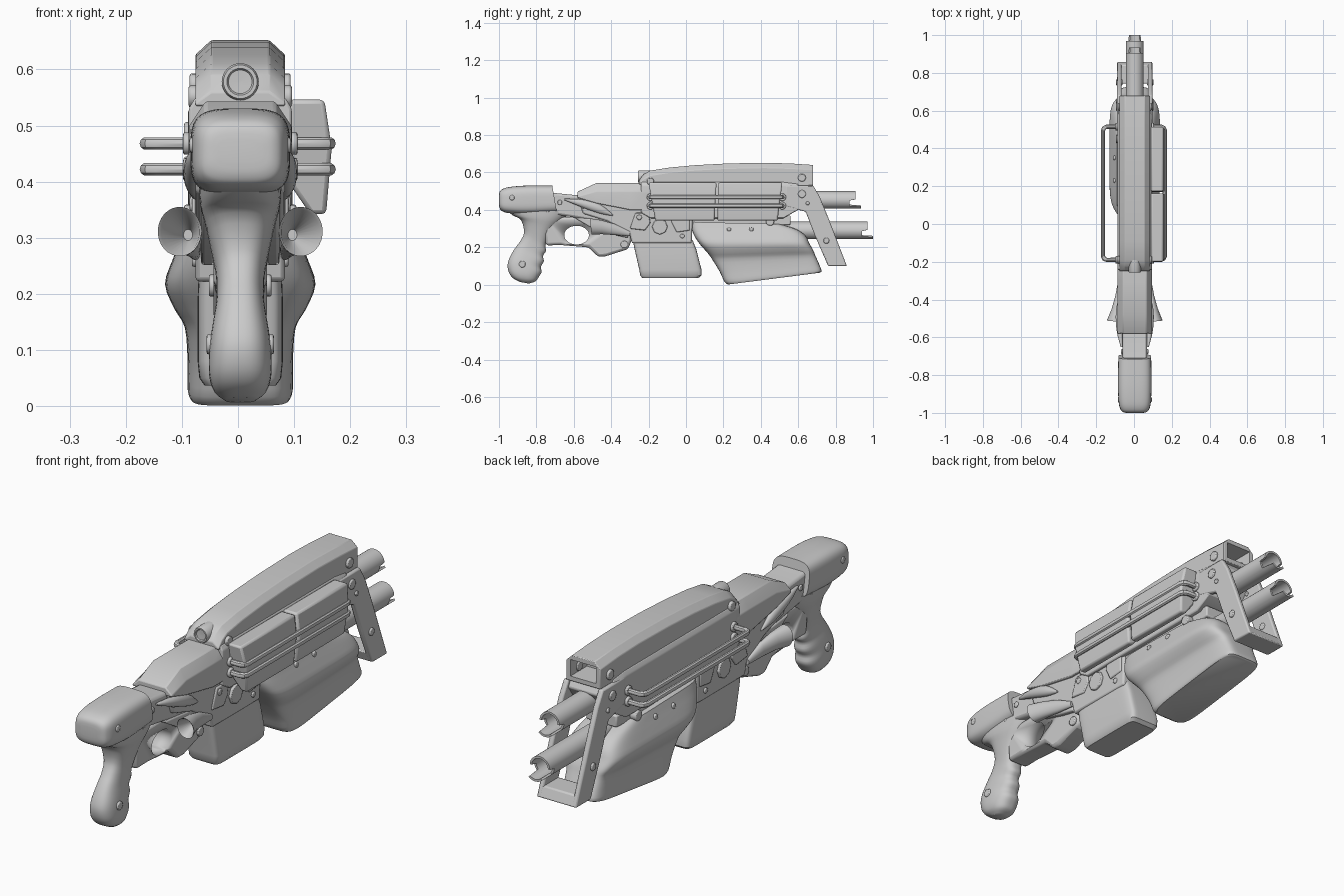
import bpy, bmesh
from math import sin, cos, pi, radians, copysign

OFF = 0.004  # the body sits slightly right of centre


def skin(name, rings, bevel=0, closed=False):
    """Bridge a list of equal-length rings of points; cap the ends unless closed."""
    bm = bmesh.new()
    vs = [[bm.verts.new(p) for p in r] for r in rings]
    n = len(vs[0])
    pairs = list(zip(vs, vs[1:])) + ([(vs[-1], vs[0])] if closed else [])
    for a, b in pairs:
        for i in range(n):
            j = (i + 1) % n
            bm.faces.new((a[i], a[j], b[j], b[i]))
    if not closed:
        bm.faces.new(vs[0])
        bm.faces.new(vs[-1])
    bmesh.ops.recalc_face_normals(bm, faces=bm.faces)
    me = bpy.data.meshes.new(name)
    bm.to_mesh(me)
    bm.free()
    ob = bpy.data.objects.new(name, me)
    ob.location.x = OFF
    bpy.context.collection.objects.link(ob)
    if bevel:
        m = ob.modifiers.new("bevel", 'BEVEL')
        m.width, m.segments, m.limit_method = bevel, 2, 'ANGLE'
    return ob


def smooth(secs, k):
    """Catmull-Rom interpolation between sections, k steps per gap."""
    out = []
    for i in range(len(secs) - 1):
        quad = [secs[min(max(i + d, 0), len(secs) - 1)] for d in (-1, 0, 1, 2)]
        for t in (j / k for j in range(k)):
            out.append([.5 * (2 * b + (c - a) * t + (2 * a - 5 * b + 4 * c - d) * t * t + (3 * b - a - 3 * c + d) * t ** 3)
                        for a, b, c, d in zip(*quad)])
    return out + [secs[-1]]


def loft(name, secs, n=2.5, seg=40, k=1):
    """Superellipse sections: side-view end points (ya,za)-(yb,zb), half width, x centre."""
    rings = []
    for ya, za, yb, zb, w, *x in smooth(secs, k):
        ring = []
        for i in range(seg):
            t = 2 * pi * (i + .5) / seg
            c, s = (copysign(abs(v) ** (2 / n), v) for v in (cos(t), sin(t)))
            ring.append(((x[0] if x else 0) + w * s,
                         (ya + yb) / 2 + (yb - ya) / 2 * c,
                         (za + zb) / 2 + (zb - za) / 2 * c))
        rings.append(ring)
    return skin(name, rings)


def plate(name, prof, x0, x1, bevel=.006):
    return skin(name, [[(x, y, z) for y, z in prof] for x in (x0, x1)], bevel)


def shell(name, secs, w, wt, ch, bevel=.005):
    """Chamfer-topped housing along y from (y, bottom, top) sections."""
    rings = []
    for y, b, t in secs:
        c = min(ch, (t - b) * .8)
        rings.append([(-w, y, b), (w, y, b), (w, y, t - c), (wt, y, t), (-wt, y, t), (-w, y, t - c)])
    return skin(name, rings, bevel)


def disc(name, y, z, r, x0, x1, seg=20, bevel=.004, ry=None):
    prof = [(y + r * cos(2 * pi * i / seg), z + (ry or r) * sin(2 * pi * i / seg)) for i in range(seg)]
    return plate(name, prof, x0, x1, bevel)


def cut(ob, cutter):
    cutter.hide_render = True
    cutter.display_type = 'WIRE'
    m = ob.modifiers.new("cut", 'BOOLEAN')
    m.operation, m.object, m.solver = 'DIFFERENCE', cutter, 'EXACT'


# Stock cap and pistol grip (with finger swells)
loft("stock_cap", [(-1, .435, -1, .475, .04), (-.997, .412, -.996, .497, .06), (-.985, .395, -.98, .512, .075),
                   (-.95, .383, -.94, .523, .085), (-.85, .376, -.85, .53, .089), (-.69, .385, -.715, .53, .087)], 3.6, 48, 4)
loft("grip", [(-.965, .40, -.60, .40, .074), (-.925, .37, -.66, .345, .071), (-.882, .345, -.715, .29, .06),
              (-.866, .28, -.75, .215, .045), (-.885, .235, -.748, .18, .042), (-.907, .205, -.764, .155, .043),
              (-.927, .175, -.760, .125, .048), (-.945, .14, -.776, .096, .053), (-.954, .105, -.772, .068, .056),
              (-.947, .065, -.788, .04, .055), (-.925, .035, -.805, .018, .046), (-.89, .015, -.84, .006, .027)], 2.6, 40, 3)

# Neck and trigger guard
plate("neck", [(-.76, .50), (-.70, .49), (-.60, .48), (-.48, .47), (-.42, .33), (-.60, .36), (-.76, .385)], -.066, .066, .012)
guard = plate("trigger_guard", [(-.76, .36), (-.75, .21), (-.67, .212), (-.52, .20), (-.47, .15), (-.43, .152), (-.31, .19),
                                (-.29, .24), (-.30, .37)], -.048, .048, .014)
cut(guard, disc("guard_hole_cutter", -.585, .265, .066, -.2, .2, 32, 0, .05))

# Receiver, rear cover and main body
plate("receiver", [(-.58, .47), (-.55, .38), (-.42, .34), (-.30, .27), (-.29, .222), (.03, .222), (.04, .45), (-.3, .47)],
      -.08, .08, .008)
shell("rear_cover", [(-.58, .465, .497), (-.48, .435, .543), (-.30, .40, .543), (-.2, .40, .543)], .092, .062, .045)
shell("main_body", [(-.24, .385, .55), (-.19, .355, .55), (.52, .355, .55), (.60, .40, .54)], .092, .08, .02)
plate("under_rail", [(0, .30), (0, .37), (.56, .37), (.56, .32)], -.072, .072)

# Top shroud with open muzzle end
shroud = shell("top_shroud", [(-.25, .535, .56), (-.225, .535, .592), (-.19, .535, .61), (-.09, .535, .626),
                              (.05, .535, .639), (.22, .535, .648), (.42, .535, .652), (.56, .53, .648),
                              (.68, .53, .64)], .08, .052, .026, .003)
cut(shroud, plate("muzzle_recess_cutter", [(.57, .55), (.57, .62), (.8, .62), (.8, .55)], -.06, .06, 0))

# Rear sight ring
ring = [(-.19, .033), (-.25, .033), (-.257, .03), (-.257, .024), (-.252, .021), (-.251, .003)]
skin("sight_ring", [[(r * cos(pi * i / 16), y, .578 + r * sin(pi * i / 16)) for i in range(32)] for y, r in ring])

# Magazine
loft("magazine", [(-.285, .24, .035, .24, .074), (-.275, .19, .055, .19, .076), (-.25, .08, .083, .08, .076),
                  (-.245, .05, .082, .05, .073), (-.235, .037, .068, .037, .064)], 9, 48)

# Flared lower fairing
loft("lower_fairing", [(.03, .335, .50, .325, .095), (.03, .30, .59, .297, .106), (.045, .26, .64, .26, .121),
                       (.075, .215, .66, .22, .134), (.115, .17, .68, .185, .118), (.14, .135, .692, .155, .099),
                       (.18, .07, .712, .11, .094), (.205, .016, .725, .074, .094), (.225, .001, .715, .064, .089)], 6, 56, 3)

# Front bracket: two legs, a bridge and a foot
leg = [(.53, .53), (.68, .53), (.715, .47), (.76, .36), (.86, .10), (.76, .10), (.69, .26), (.64, .39), (.53, .42)]
for s in (-1, 1):
    plate("bracket_leg", leg, s * .07, s * .093)
plate("bracket_foot", [(.76, .10), (.86, .10), (.842, .145), (.742, .145)], -.09, .09)
plate("bracket_bridge", [(.54, .42), (.54, .535), (.66, .535), (.68, .50), (.62, .41)], -.075, .075)


# Barrels with slotted, uneven tips
def barrel(name, z, end):
    def tip(a):
        h = sin(a)
        if -.75 < h < -.05:
            return end - .06
        return end - (.03 if h > 0 else 0)
    n = 48
    ang = [2 * pi * (i + .5) / n for i in range(n)]
    rings = []
    for r, front in ((.047, 0), (.047, 1), (.038, 1), (.038, 0)):
        rings.append([(r * cos(a), tip(a) if front else .45, z + r * sin(a)) for a in ang])
    skin(name, rings, closed=True)


barrel("upper_barrel", .453, .935)
barrel("lower_barrel", .29, 1.0)

# Right-side armour panels
sec = [(.085, .546), (.15, .546), (.163, .46), (.153, .342), (.125, .342), (.085, .40)]
for y0, y1, d0, d1 in ((-.20, .163, .035, -.01), (.173, .515, -.005, -.025)):
    skin("side_panel", [[(x, y + d * (.545 - z) / .2, z) for x, z in sec] for y, d in ((y0, d0), (y1, d1))], .008)

# Side rails with end flanges
for s, out in ((1, .159), (-1, .168)):
    for z in (.468, .422):
        cu = bpy.data.curves.new("side_rail", 'CURVE')
        cu.dimensions, cu.bevel_depth, cu.bevel_resolution = '3D', .0115, 3
        pts = [(.08, -.19), (out - .02, -.19), (out - .006, -.184), (out, -.17)]
        pts += [(x, .325 - y) for x, y in reversed(pts)]
        sp = cu.splines.new('POLY')
        sp.points.add(len(pts) - 1)
        for p, (x, y) in zip(sp.points, pts):
            p.co = (s * x, y, z, 1)
        ob = bpy.data.objects.new("side_rail", cu)
        ob.location.x = OFF
        bpy.context.collection.objects.link(ob)
        for y in (-.19, .515):
            disc("rail_flange", y, z, .02, s * .085, s * .102)

# Mirrored side details: fins, scoops, caps, bolts
bolts = [(-.93, .465, .014, .09), (-.74, .40, .013, .074), (-.675, .44, .013, .072), (-.875, .11, .018, .06),
         (-.19, .552, .02, .092), (.62, .572, .021, .09), (.62, .485, .021, .10), (.65, .435, .01, .10),
         (.75, .235, .016, .10), (-.33, .215, .02, .056), (.23, .297, .012, .112), (.35, .297, .012, .112),
         (-.25, .36, .014, .09), (-.02, .26, .012, .086), (-.55, .42, .012, .086)]
for s in (-1, 1):
    loft("leaf_fin", [(-.65, .452, -.65, .46, .005, s * .07), (-.56, .415, -.56, .456, .017, s * .08),
                      (-.46, .38, -.46, .43, .017, s * .083), (-.39, .368, -.39, .374, .006, s * .078)], 2, 20, 3)
    loft("rear_scoop", [(-.42, .295, -.42, .315, .008, s * .093), (-.50, .27, -.51, .35, .034, s * .107),
                        (-.505, .267, -.515, .355, .039, s * .108), (-.45, .27, -.45, .345, .027, s * .096),
                        (-.38, .265, -.38, .325, .017, s * .086), (-.30, .26, -.30, .285, .008, s * .08)], 2, 28)
    disc("pivot_cap", -.14, .31, .042, s * .075, s * .09, 8)
    plate("receiver_panel", [(-.30, .30), (-.27, .385), (-.20, .385), (-.19, .33), (-.22, .29)], s * .075, s * .086)
    plate("receiver_panel", [(-.08, .34), (-.06, .38), (.02, .38), (.02, .29), (-.05, .28)], s * .075, s * .086)
    plate("cheek_plate", [(-.60, .36), (-.43, .345), (-.31, .325), (-.31, .25), (-.40, .27), (-.50, .30)], s * .045, s * .07)
    disc("rail_knob", .45, .337, .022, s * .07, s * .10)
    for y, z, r, x in bolts:
        disc("bolt", y, z, r, s * (x - .035), s * x, 16)

# Turn rails into meshes and shade everything
bpy.ops.object.select_all(action='DESELECT')
for ob in bpy.data.objects:
    if ob.type == 'CURVE':
        ob.select_set(True)
        bpy.context.view_layer.objects.active = ob
bpy.ops.object.convert(target='MESH')
bpy.ops.object.select_all(action='SELECT')
bpy.ops.object.shade_smooth_by_angle(angle=radians(35))
